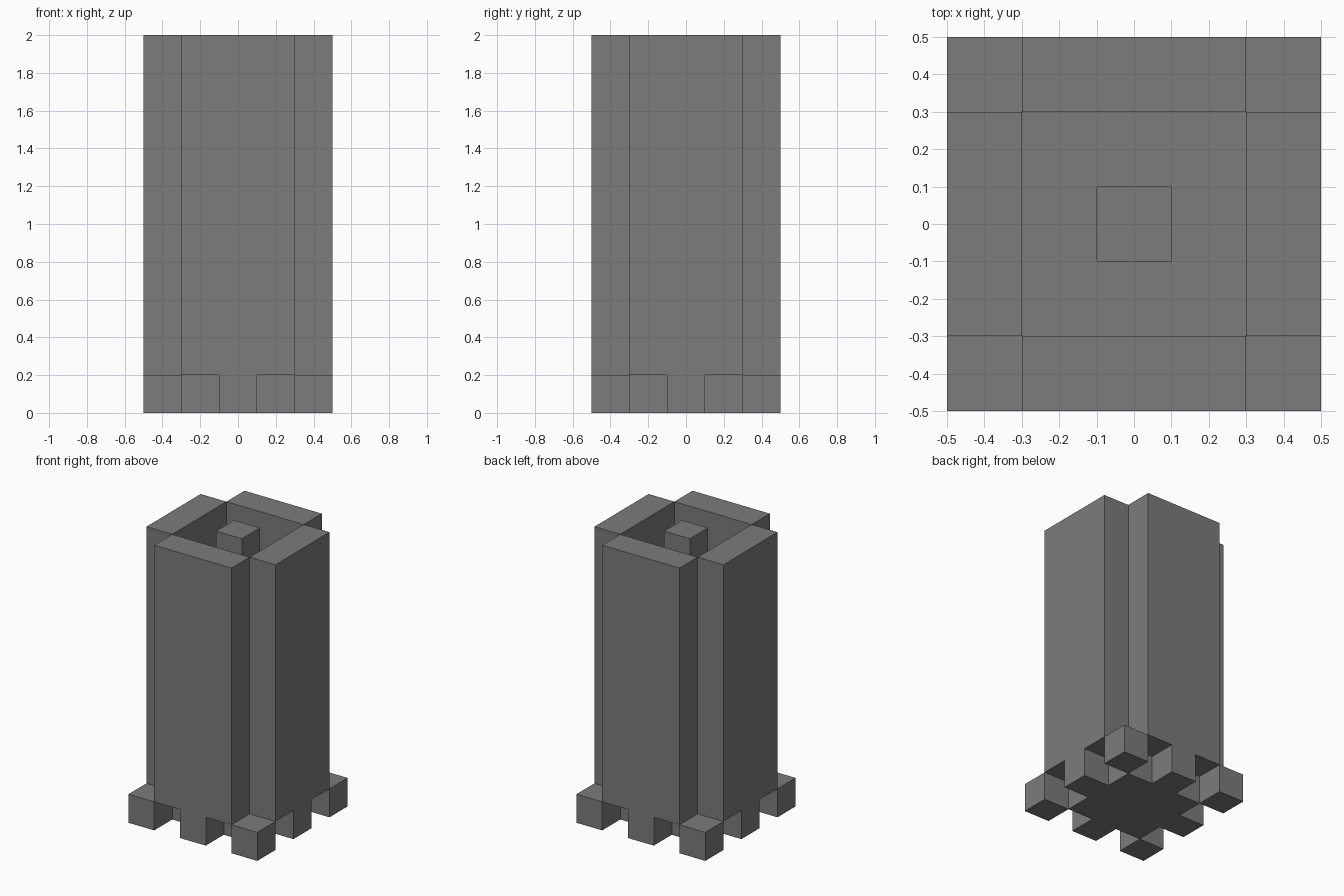
import bpy
import bmesh
from math import pi
from mathutils import Matrix, Vector

cube = bpy.data.objects.get("Cube")
if cube:
    bpy.data.objects.remove(cube, do_unlink=True)

U = 0.2            # module size
HEIGHT = 10 * U    # overall height

grey = bpy.data.materials.new("mid_grey")
grey.use_nodes = True
colour = (0.2, 0.2, 0.2, 1.0)
grey.diffuse_color = colour
grey.node_tree.nodes["Principled BSDF"].inputs["Base Color"].default_value = colour


def finish(name, bm):
    bmesh.ops.recalc_face_normals(bm, faces=bm.faces)
    mesh = bpy.data.meshes.new(name)
    bm.to_mesh(mesh)
    bm.free()
    mesh.materials.append(grey)
    obj = bpy.data.objects.new(name, mesh)
    bpy.context.collection.objects.link(obj)
    return obj


def box(name, centre, size):
    bm = bmesh.new()
    bmesh.ops.create_cube(bm, size=1)
    bmesh.ops.scale(bm, vec=size, verts=bm.verts)
    bmesh.ops.translate(bm, vec=centre, verts=bm.verts)
    return finish(name, bm)


def wall(name, angle):
    # T-shaped panel: a wide wall standing on one narrow central foot
    half = [(0.5 * U, 0), (0.5 * U, U), (1.5 * U, U), (1.5 * U, HEIGHT)]
    outline = half + [(-x, z) for x, z in reversed(half)]
    bm = bmesh.new()
    face = bm.faces.new([bm.verts.new((x, -2.5 * U, z)) for x, z in outline])
    extruded = bmesh.ops.extrude_face_region(bm, geom=[face], use_keep_orig=True)
    moved = [v for v in extruded["geom"] if isinstance(v, bmesh.types.BMVert)]
    bmesh.ops.translate(bm, vec=Vector((0, U, 0)), verts=moved)
    bmesh.ops.rotate(bm, cent=(0, 0, 0), matrix=Matrix.Rotation(angle, 3, "Z"), verts=bm.verts)
    return finish(name, bm)


# Floor slab and the post rising from its centre
box("floor_slab", (0, 0, U / 2), (3 * U, 3 * U, U))
box("centre_post", (0, 0, (HEIGHT + U) / 2), (U, U, HEIGHT - U))

# Four walls around the open middle
for i, side in enumerate(("front", "left", "back", "right")):
    wall(side + "_wall", i * pi / 2)

# Low blocks at the corners of the base
for sx, x_name in ((-1, "right"), (1, "left")):
    for sy, y_name in ((-1, "front"), (1, "back")):
        box(f"{y_name}_{x_name}_corner_block", (sx * 2 * U, sy * 2 * U, U / 2), (U, U, U))
